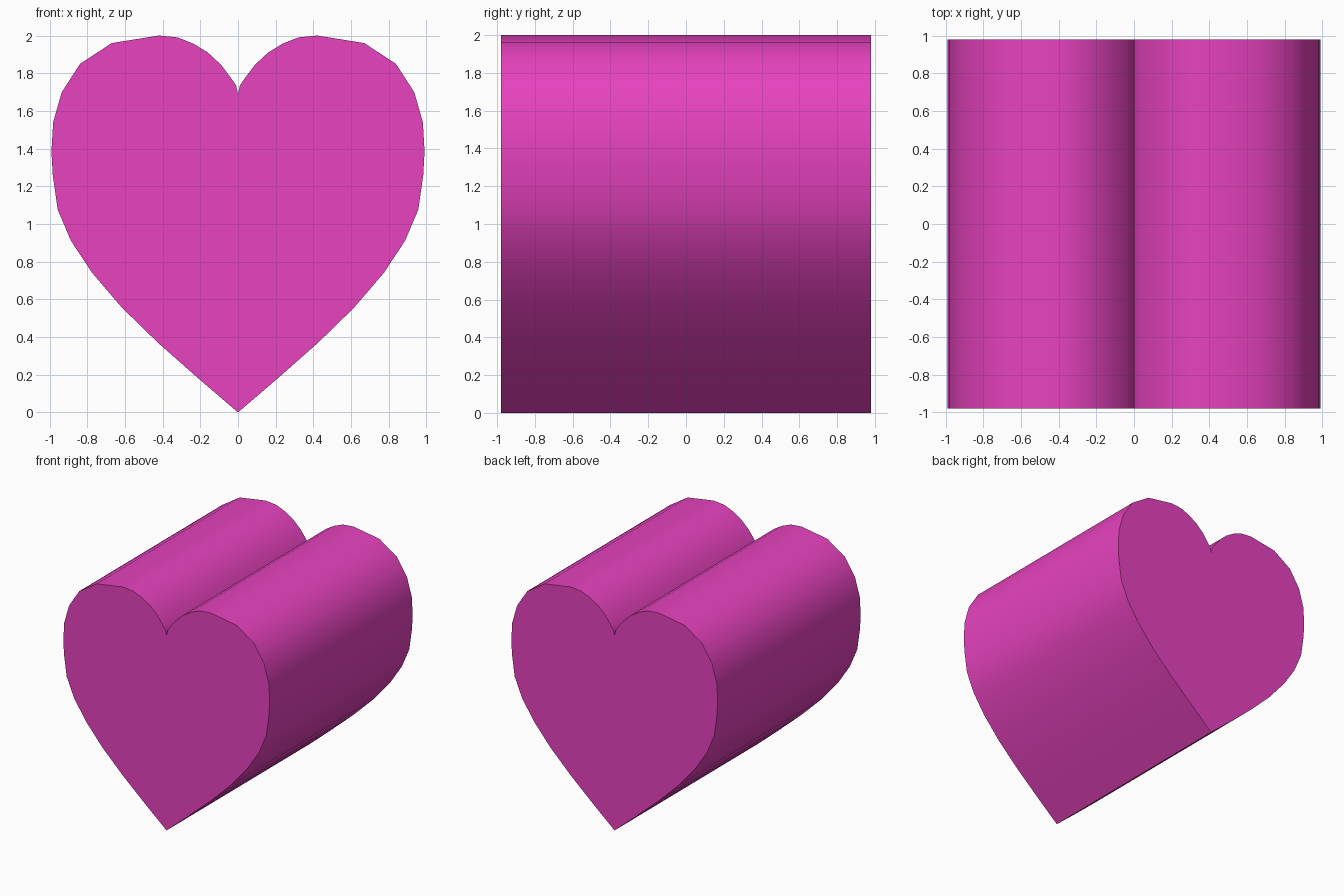
import bpy, bmesh, math

if "Cube" in bpy.data.objects:
    bpy.data.objects.remove(bpy.data.objects["Cube"])

HALF_DEPTH = 0.98

# Right half of the heart outline (x, z), from bottom tip up and over to the notch
half = [(0, 0), (0.21, 0.18), (0.425, 0.37), (0.616, 0.556), (0.775, 0.742),
        (0.887, 0.912), (0.957, 1.077), (0.983, 1.26), (0.99, 1.385),
        (0.981, 1.54), (0.935, 1.70), (0.838, 1.85), (0.67, 1.96),
        (0.42, 2.0), (0.32, 1.99), (0.237, 1.957), (0.16, 1.91),
        (0.09, 1.845), (0.037, 1.775), (0.01, 1.735), (0, 1.69)]
outline = half + [(-x, z) for x, z in half[-2:0:-1]]

# Heart face at the front, extruded to the back
bm = bmesh.new()
front = bm.faces.new([bm.verts.new((x, -HALF_DEPTH, z)) for x, z in outline])
ext = bmesh.ops.extrude_face_region(bm, geom=[front], use_keep_orig=True)
back = [g for g in ext["geom"] if isinstance(g, bmesh.types.BMVert)]
bmesh.ops.translate(bm, verts=back, vec=(0, 2 * HALF_DEPTH, 0))
bmesh.ops.recalc_face_normals(bm, faces=bm.faces[:])
mesh = bpy.data.meshes.new("heart_block")
bm.to_mesh(mesh)
bm.free()

heart = bpy.data.objects.new("heart_block", mesh)
bpy.context.collection.objects.link(heart)

# Pink colour
pink = bpy.data.materials.new("pink")
pink.diffuse_color = (0.8, 0.055, 0.52, 1)
pink.use_nodes = True
pink.node_tree.nodes["Principled BSDF"].inputs["Base Color"].default_value = pink.diffuse_color
mesh.materials.append(pink)

# Smooth sides, crisp rim, tip and notch
bpy.context.view_layer.objects.active = heart
heart.select_set(True)
bpy.ops.object.shade_smooth_by_angle(angle=math.radians(30))
